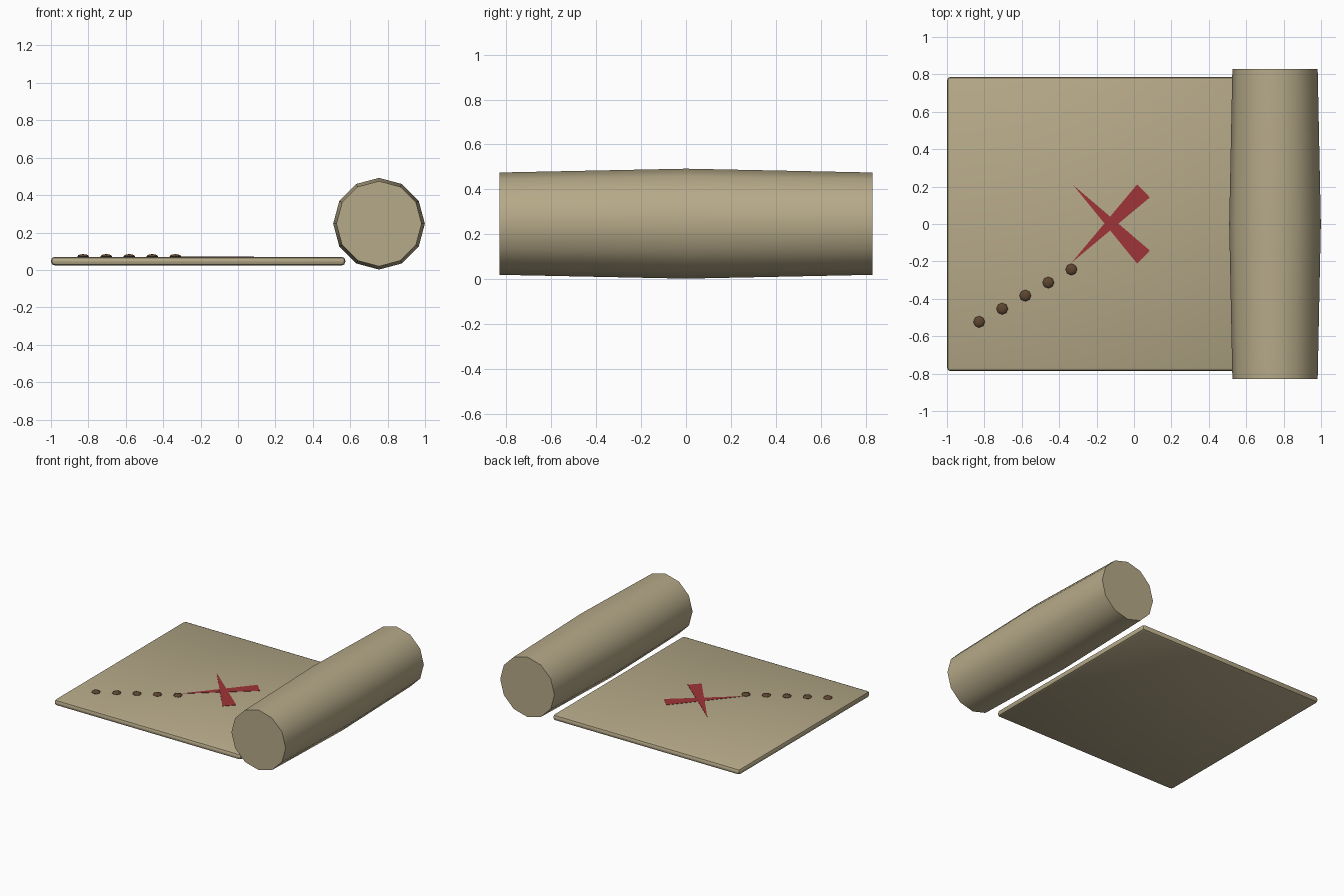
import bpy, bmesh
from math import radians, cos, sin, tau

if "Cube" in bpy.data.objects:
    bpy.data.objects.remove(bpy.data.objects["Cube"])


def material(name, rgb):
    m = bpy.data.materials.new(name)
    m.diffuse_color = (*rgb, 1)
    m.use_nodes = True
    m.node_tree.nodes["Principled BSDF"].inputs["Base Color"].default_value = m.diffuse_color
    return m


PAPER = material("parchment", (0.47, 0.40, 0.25))
RED = material("red_ink", (0.35, 0.035, 0.04))
BROWN = material("brown_ink", (0.11, 0.06, 0.03))


def finish(bm, name, mat, smooth=None):
    bmesh.ops.recalc_face_normals(bm, faces=bm.faces)
    me = bpy.data.meshes.new(name)
    bm.to_mesh(me)
    bm.free()
    ob = bpy.data.objects.new(name, me)
    bpy.context.collection.objects.link(ob)
    me.materials.append(mat)
    if smooth:
        bpy.ops.object.select_all(action='DESELECT')
        ob.select_set(True)
        bpy.context.view_layer.objects.active = ob
        bpy.ops.object.shade_smooth_by_angle(angle=radians(smooth))
    return ob


# Flat unrolled sheet with rounded edges
TOP = 0.07
bm = bmesh.new()
bmesh.ops.create_cube(bm, size=1)
bmesh.ops.scale(bm, vec=(1.574, 1.574, 0.046), verts=bm.verts)
bmesh.ops.translate(bm, vec=(-0.213, 0, TOP - 0.023), verts=bm.verts)
bmesh.ops.bevel(bm, geom=bm.edges[:], offset=0.02, segments=2,
                profile=0.5, affect='EDGES')
finish(bm, "map_sheet", PAPER, 40)

# Rolled end: twelve-sided, slightly fatter in the middle
bm = bmesh.new()
N = 12
rings = [[bm.verts.new((0.754 + r * cos(tau * i / N), y, 0.247 + r * sin(tau * i / N)))
          for i in range(N)]
         for y, r in ((-0.83, 0.228), (0, 0.245), (0.83, 0.228))]
for a, b in zip(rings, rings[1:]):
    for i in range(N):
        j = (i + 1) % N
        bm.faces.new((a[i], a[j], b[j], b[i]))
bm.faces.new(rings[0])
bm.faces.new(rings[-1])
finish(bm, "map_roll", PAPER, 40)


# Two tapered brush strokes forming the cross
def stroke(name, pts, z):
    bm = bmesh.new()
    face = bm.faces.new([bm.verts.new((x, y, TOP - 0.004)) for x, y in pts])
    ext = bmesh.ops.extrude_face_region(bm, geom=[face])
    for v in ext["geom"]:
        if isinstance(v, bmesh.types.BMVert):
            v.co.z = z
    finish(bm, name, RED)


for k, s in enumerate((1, -1)):
    tip = -0.335 if s == 1 else -0.325
    stroke(f"cross_stroke_{k + 1}",
           [(tip, -0.208 * s), (0.085, 0.142 * s), (0.017, 0.212 * s)],
           TOP + 0.002 + 0.0005 * k)

# Dotted trail leading to the cross
for i in range(5):
    bm = bmesh.new()
    bmesh.ops.create_uvsphere(bm, u_segments=8, v_segments=6, radius=0.031)
    bmesh.ops.scale(bm, vec=(1, 1, 0.4), verts=bm.verts)
    bmesh.ops.translate(bm, vec=(-0.828 + 0.1233 * i, -0.523 + 0.07 * i, TOP + 0.002),
                        verts=bm.verts)
    finish(bm, f"trail_dot_{i + 1}", BROWN, 40)
